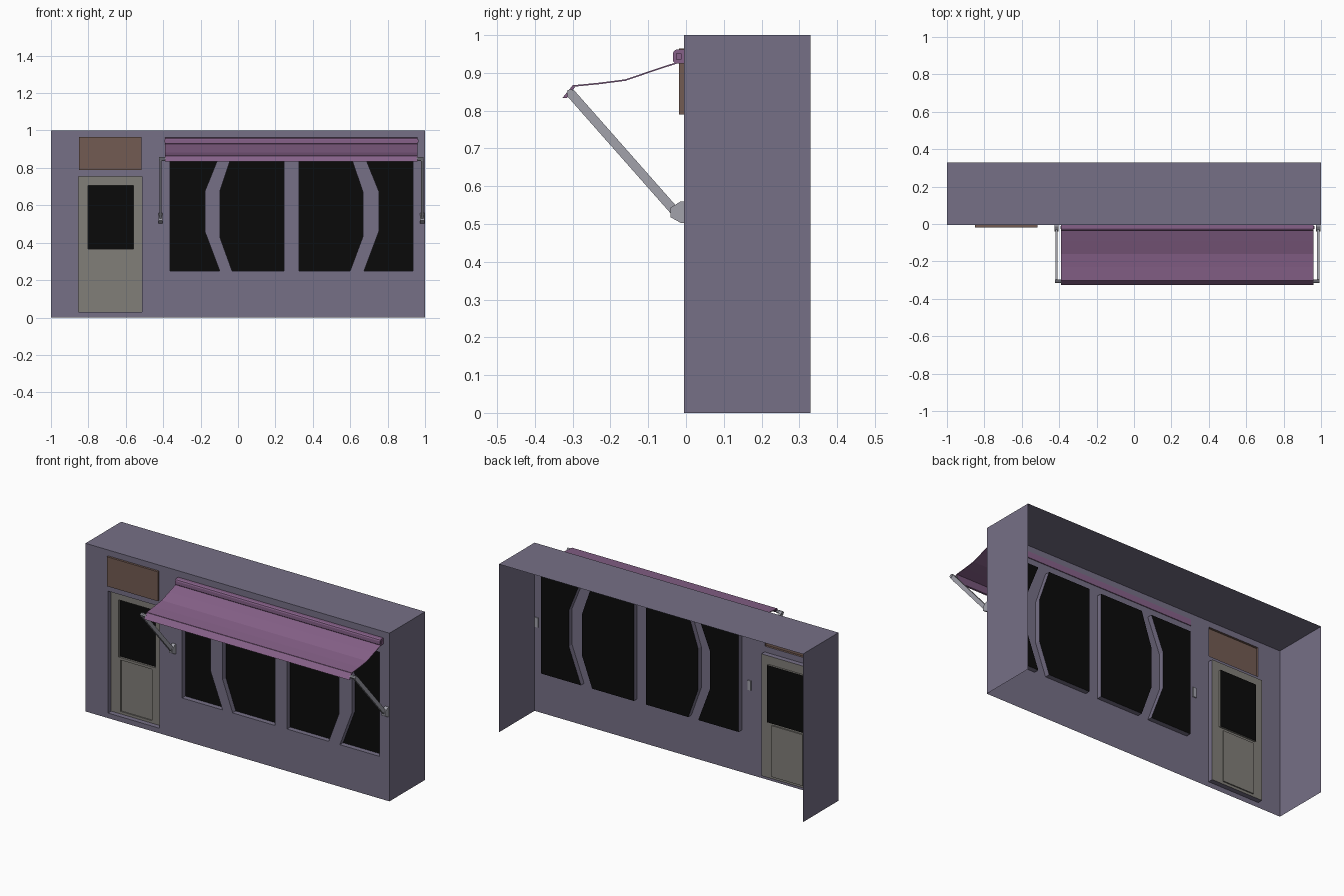
import bpy, bmesh, math
from mathutils import Vector

if "Cube" in bpy.data.objects:
    bpy.data.objects.remove(bpy.data.objects["Cube"])


def material(name, rgb):
    m = bpy.data.materials.new(name)
    m.diffuse_color = (*rgb, 1)
    m.use_nodes = True
    m.node_tree.nodes["Principled BSDF"].inputs["Base Color"].default_value = m.diffuse_color
    return m


WALL = material("wall_paint", (0.18, 0.16, 0.24))
GLASS = material("dark_glass", (0.003, 0.003, 0.003))
DOOR = material("door_paint", (0.22, 0.21, 0.19))
SIGN = material("sign_brown", (0.17, 0.105, 0.085))
CLOTH = material("awning_cloth", (0.24, 0.12, 0.25))
METAL = material("arm_metal", (0.36, 0.36, 0.41))


def finish(name, bm, mat):
    me = bpy.data.meshes.new(name)
    bm.to_mesh(me)
    bm.free()
    me.materials.append(mat)
    ob = bpy.data.objects.new(name, me)
    bpy.context.collection.objects.link(ob)
    return ob


def rect(x0, x1, z0, z1):
    return [(x0, z0), (x1, z0), (x1, z1), (x0, z1)]


def loop_edges(bm, pts, y):
    vs = [bm.verts.new((x, y, z)) for x, z in pts]
    return vs, [bm.edges.new((vs[i], vs[(i + 1) % len(vs)])) for i in range(len(vs))]


def sheet(bm, outer, holes, y):
    """Flat sheet facing the front; each hole is (points, reveal depth)."""
    edges, rims = loop_edges(bm, outer, y)[1], []
    for pts, depth in holes:
        vs, es = loop_edges(bm, pts, y)
        edges += es
        rims.append((vs, depth))
    bmesh.ops.triangle_fill(bm, edges=edges, use_beauty=True, normal=(0, -1, 0))
    bm.normal_update()
    for f in bm.faces:
        if f.normal.y > 0.5:
            f.normal_flip()
    for vs, depth in rims:
        if depth:
            back = [bm.verts.new(v.co + Vector((0, depth, 0))) for v in vs]
            for i in range(len(vs)):
                j = (i + 1) % len(vs)
                bm.faces.new((vs[i], vs[j], back[j], back[i]))


def pane(name, pts, y, mat):
    bm = bmesh.new()
    bm.faces.new([bm.verts.new((x, y, z)) for x, z in pts])
    return finish(name, bm, mat)


def prism(name, prof, x0, x1, mat):
    """Closed (y, z) profile extruded along x."""
    bm = bmesh.new()
    f = bm.faces.new([bm.verts.new((x0, y, z)) for y, z in prof])
    r = bmesh.ops.extrude_face_region(bm, geom=[f])
    bmesh.ops.translate(bm, vec=(x1 - x0, 0, 0),
                        verts=[v for v in r["geom"] if isinstance(v, bmesh.types.BMVert)])
    bmesh.ops.recalc_face_normals(bm, faces=bm.faces)
    return finish(name, bm, mat)


def box(name, x0, x1, y0, y1, z0, z1, mat):
    return prism(name, [(y0, z0), (y1, z0), (y1, z1), (y0, z1)], x0, x1, mat)


FRONT, BACK, DEPTH = -0.005, 0.33, 0.03
Z0, Z1 = 0.25, 0.87


# window panes: each window is split by a bent band of wall
def bent_panes(x0, x1, left, right):
    zl, zr = (0.46, 0.43) if left[1] < left[0] else (0.43, 0.46)
    a = [(x0, Z0), (left[0], Z0), (left[1], zl), (left[1], 0.675), (left[0], Z1), (x0, Z1)]
    b = [(right[0], Z0), (x1, Z0), (x1, Z1), (right[0], Z1), (right[1], 0.675), (right[1], zr)]
    return [a, b]


panes = (bent_panes(-0.364, 0.246, (-0.098, -0.177), (-0.032, -0.097)) +
         bent_panes(0.326, 0.936, (0.600, 0.667), (0.674, 0.753)))
door = rect(-0.852, -0.513, 0.03, 0.755)
sign = rect(-0.85, -0.515, 0.79, 0.965)

# building shell: front wall with openings, roof and sides, open behind and below
bm = bmesh.new()
sheet(bm, rect(-1, 1, 0, 1), [(p, DEPTH) for p in panes] + [(door, DEPTH), (sign, 0)], FRONT)
for quad in ([(-1, FRONT, 1), (1, FRONT, 1), (1, BACK, 1), (-1, BACK, 1)],
             [(1, FRONT, 0), (1, BACK, 0), (1, BACK, 1), (1, FRONT, 1)],
             [(-1, BACK, 0), (-1, FRONT, 0), (-1, FRONT, 1), (-1, BACK, 1)]):
    bm.faces.new([bm.verts.new(c) for c in quad])
bmesh.ops.remove_doubles(bm, verts=bm.verts, dist=1e-5)
finish("building_shell", bm, WALL)

for i, p in enumerate(panes):
    pane(f"window_glass_{i + 1}", p, FRONT + DEPTH, GLASS)

# door leaf with glazed opening and shallow lower panel
glazing, lower = rect(-0.803, -0.56, 0.365, 0.705), rect(-0.79, -0.585, 0.045, 0.35)
yd = FRONT + DEPTH
bm = bmesh.new()
sheet(bm, door, [(glazing, 0.012), (lower, 0.007)], yd)
finish("door_leaf", bm, DOOR)
pane("door_glass", glazing, yd + 0.012, GLASS)
pane("door_lower_panel", lower, yd + 0.007, DOOR)

# sign board: shallow tray open to the inside
bm = bmesh.new()
f = [bm.verts.new((x, -0.018, z)) for x, z in sign]
b = [bm.verts.new((x, FRONT, z)) for x, z in sign]
bm.faces.new(f)
for i in range(4):
    j = (i + 1) % 4
    bm.faces.new((f[j], f[i], b[i], b[j]))
finish("sign_board", bm, SIGN)

# awning: roller housing, sagging cloth and front bar
CX, HALF, ARM = 0.285, 0.675, 0.70
L, R = CX - HALF, CX + HALF
prism("awning_housing", [(0, 0.925), (0, 0.962), (-0.025, 0.962), (-0.032, 0.958),
                         (-0.035, 0.951), (-0.035, 0.931), (-0.029, 0.925)], L, R, CLOTH)
box("awning_roller", L - 0.004, R + 0.004, -0.027, -0.012, 0.935, 0.951, CLOTH)
top = [(-0.02, 0.93), (-0.09, 0.907), (-0.16, 0.883), (-0.23, 0.874), (-0.302, 0.867)]
prism("awning_cloth", top + [(y, z - 0.004) for y, z in reversed(top)], L, R, CLOTH)
prism("awning_front_bar", [(-0.30, 0.867), (-0.327, 0.834), (-0.315, 0.834),
                           (-0.294, 0.862)], L, R, CLOTH)

# support arms, hinges and wall brackets on both sides
a, e = Vector((-0.306, 0.847)), Vector((-0.028, 0.532))
n = Vector((-(e - a).y, (e - a).x)).normalized() * 0.012
bracket = [(0.001, 0.503), (-0.014, 0.503), (-0.041, 0.518), (-0.041, 0.543),
           (-0.014, 0.56), (0.001, 0.56)]
for side, s in (("left", -1), ("right", 1)):
    x = CX + s * ARM
    prism(f"{side}_arm", [a + n, a - n, e - n, e + n], x - 0.006, x + 0.006, METAL)
    prism(f"{side}_bracket", bracket, x - 0.011, x + 0.011, METAL)
    pin = [(-0.306 + 0.01 * math.cos(t * math.pi / 4), 0.847 + 0.01 * math.sin(t * math.pi / 4))
           for t in range(8)]
    prism(f"{side}_arm_pin", pin, x + s * 0.008, x - s * 0.03, METAL)
